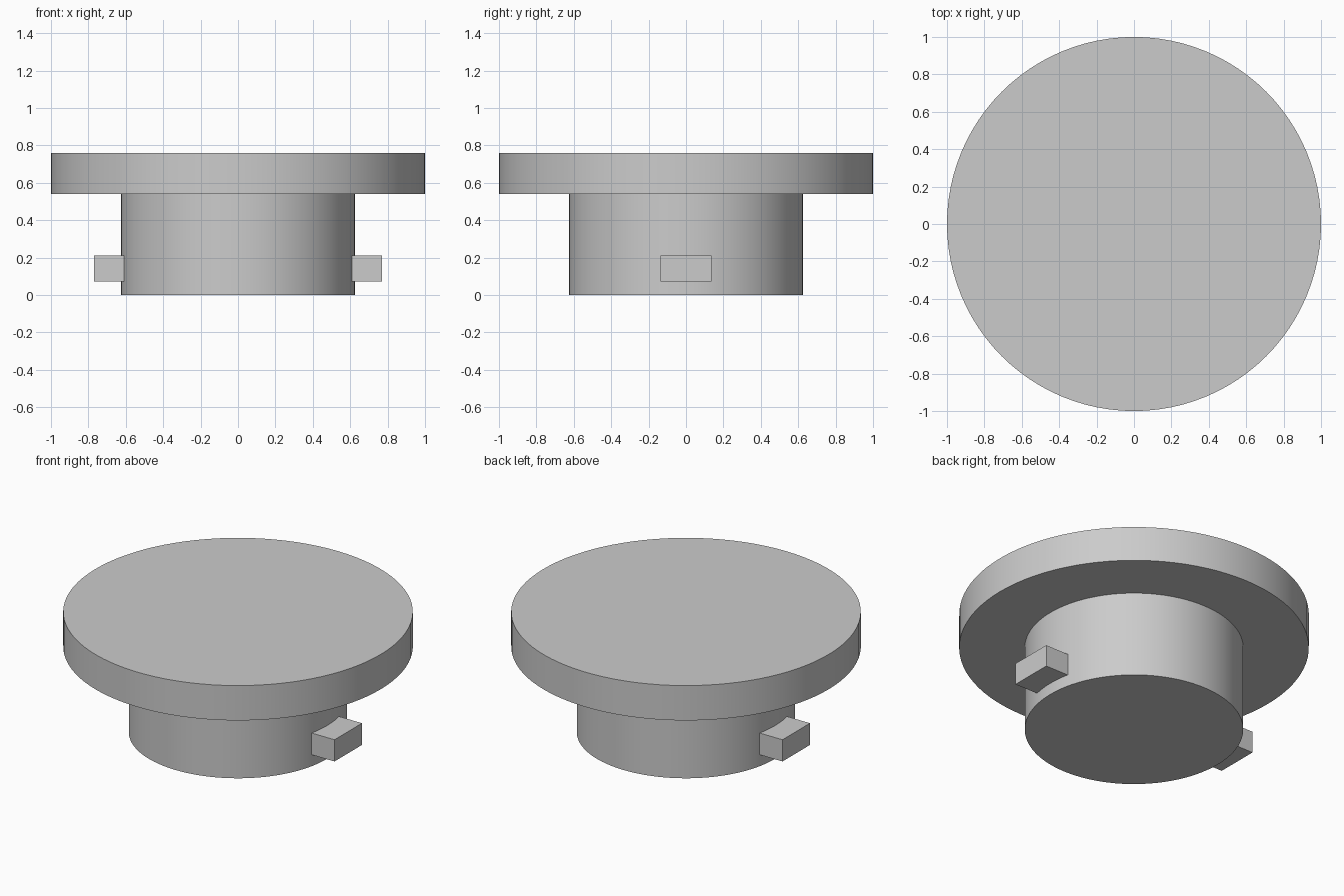
import bpy
import bmesh
from math import radians, tau
from mathutils import Vector

cube = bpy.data.objects.get("Cube")
if cube:
    bpy.data.objects.remove(cube, do_unlink=True)

SEGMENTS = 96
PLUG_RADIUS = 0.625
CAP_RADIUS = 1.0
CAP_BOTTOM, CAP_TOP = 0.54, 0.76

grey = bpy.data.materials.new("plain grey")
grey.use_nodes = True
grey.diffuse_color = (0.6, 0.6, 0.6, 1)
grey.node_tree.nodes["Principled BSDF"].inputs["Base Color"].default_value = grey.diffuse_color


def finish(name, bm):
    """Turn a bmesh into a named grey object with sharp edges kept."""
    bmesh.ops.recalc_face_normals(bm, faces=bm.faces)
    mesh = bpy.data.meshes.new(name)
    bm.to_mesh(mesh)
    bm.free()
    mesh.materials.append(grey)
    obj = bpy.data.objects.new(name, mesh)
    bpy.context.collection.objects.link(obj)
    bpy.ops.object.select_all(action="DESELECT")
    obj.select_set(True)
    bpy.context.view_layer.objects.active = obj
    bpy.ops.object.shade_smooth_by_angle(angle=radians(30))
    return obj


def lathe(name, profile):
    """Revolve a (radius, height) profile about z and close both ends."""
    bm = bmesh.new()
    verts = [bm.verts.new((r, 0, z)) for r, z in profile]
    edges = [bm.edges.new(pair) for pair in zip(verts, verts[1:])]
    bmesh.ops.spin(bm, geom=verts + edges, cent=(0, 0, 0), axis=(0, 0, 1),
                   angle=tau, steps=SEGMENTS, use_merge=True)
    bmesh.ops.remove_doubles(bm, verts=bm.verts, dist=0.0001)
    bmesh.ops.holes_fill(bm, edges=[e for e in bm.edges if e.is_boundary], sides=0)
    return finish(name, bm)


def block(name, low, high):
    """Box between two opposite corners."""
    low, high = Vector(low), Vector(high)
    bm = bmesh.new()
    bmesh.ops.create_cube(bm, size=1)
    bmesh.ops.scale(bm, vec=high - low, verts=bm.verts)
    bmesh.ops.translate(bm, vec=(low + high) / 2, verts=bm.verts)
    return finish(name, bm)


# Wide flat cap with its narrower round plug
lathe("cap_and_plug", [(PLUG_RADIUS, 0), (PLUG_RADIUS, CAP_BOTTOM),
                       (CAP_RADIUS, CAP_BOTTOM), (CAP_RADIUS, CAP_TOP)])

# Locking lugs on either side of the plug
for side, name in ((1, "left_lug"), (-1, "right_lug")):
    inner, outer = sorted((side * 0.59, side * 0.77))
    block(name, (inner, -0.137, 0.073), (outer, 0.137, 0.21))
